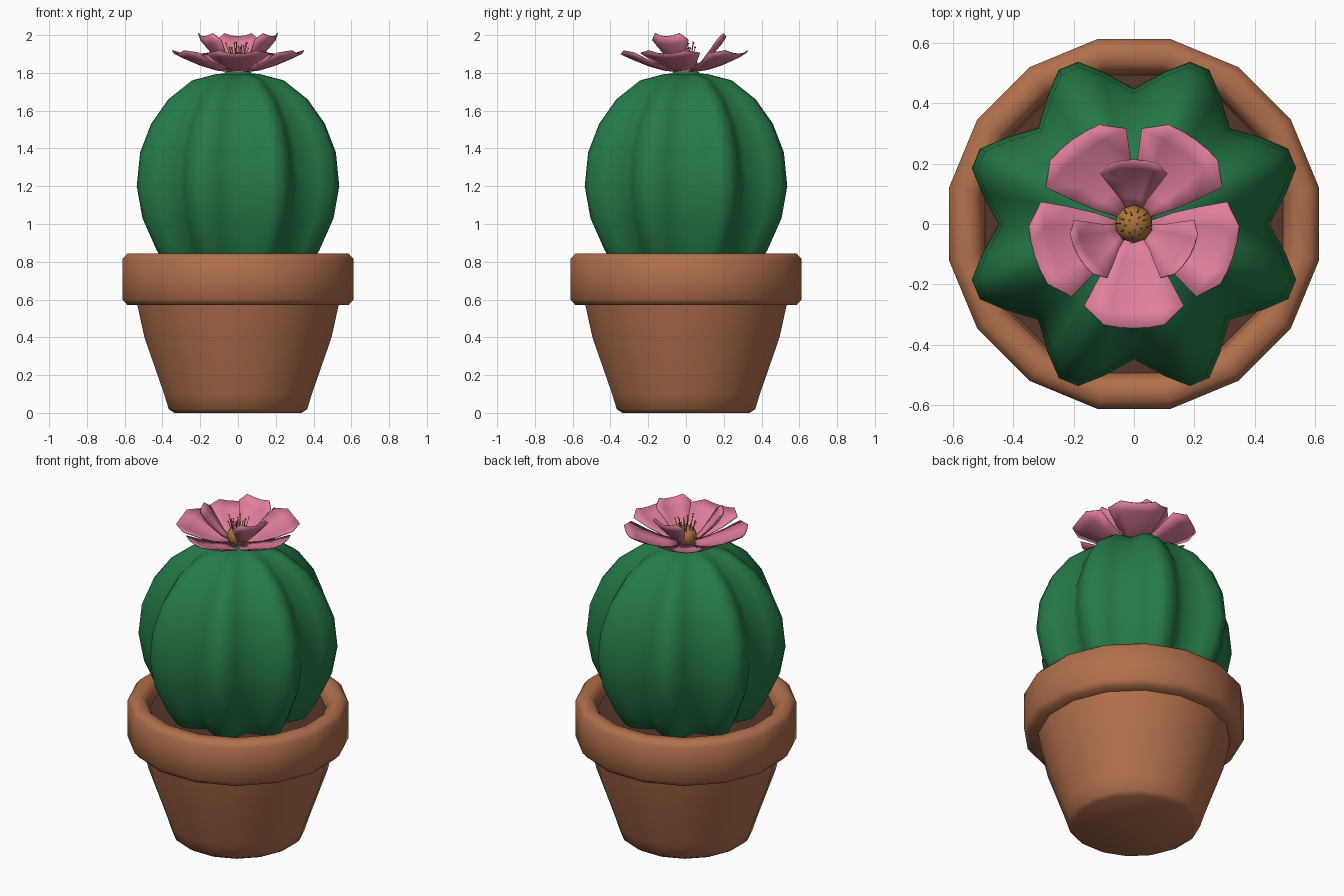
import bpy, bmesh, math, random
from mathutils import Vector, Matrix

random.seed(4)
cube = bpy.data.objects.get("Cube")
if cube:
    bpy.data.objects.remove(cube, do_unlink=True)


def material(name, rgb):
    m = bpy.data.materials.new(name)
    m.use_nodes = True
    color = (*rgb, 1)
    m.diffuse_color = color
    m.node_tree.nodes["Principled BSDF"].inputs["Base Color"].default_value = color
    return m


CLAY = material("terracotta", (0.44, 0.16, 0.072))
SOIL = material("soil_brown", (0.09, 0.036, 0.022))
GREEN = material("cactus_green", (0.019, 0.195, 0.065))
PINK = material("petal_pink", (0.74, 0.21, 0.33))
OCHRE = material("ochre", (0.42, 0.18, 0.045))
YELLOW = material("pollen_yellow", (0.50, 0.27, 0.03))


def finish(name, bm, mat, angle=60):
    """Turn a bmesh into a smooth shaded object."""
    bmesh.ops.recalc_face_normals(bm, faces=bm.faces)
    mesh = bpy.data.meshes.new(name)
    bm.to_mesh(mesh)
    bm.free()
    mesh.materials.append(mat)
    ob = bpy.data.objects.new(name, mesh)
    bpy.context.collection.objects.link(ob)
    bpy.ops.object.select_all(action='DESELECT')
    ob.select_set(True)
    bpy.context.view_layer.objects.active = ob
    bpy.ops.object.shade_smooth_by_angle(angle=math.radians(angle))
    return ob


def loft(name, section, rings, mat, angle=60):
    """Stack scaled copies of a (angle, radius) section and cap both ends."""
    bm = bmesh.new()
    rows = [[bm.verts.new((r * k * math.cos(a), r * k * math.sin(a), z))
             for a, k in section] for r, z in rings]
    n = len(section)
    for low, high in zip(rows, rows[1:]):
        for i in range(n):
            j = (i + 1) % n
            bm.faces.new((low[i], low[j], high[j], high[i]))
    bm.faces.new(rows[0])
    bm.faces.new(rows[-1])
    return finish(name, bm, mat, angle)


# Pot, rim and soil
SIDES = 16
circle = [((i + 0.5) * math.tau / SIDES, 1.01) for i in range(SIDES)]
loft("pot_body", circle, [(0.34, 0), (0.37, 0.02), (0.395, 0.1), (0.5, 0.4),
                          (0.54, 0.58)], CLAY)
loft("pot_rim", circle, [(0.5, 0.57), (0.59, 0.57), (0.617, 0.6), (0.617, 0.815),
                         (0.59, 0.845), (0.535, 0.845), (0.505, 0.81),
                         (0.495, 0.74)], CLAY)
loft("soil", circle, [(0.5, 0.73), (0.5, 0.76)], SOIL)

# Ribbed cactus body with eight rounded ribs
RIB = [(-22.5, 0.845), (-11, 0.97), (-3.5, 1.07), (3.5, 1.07), (11, 0.97)]
ribs = [(math.radians(22.5 + 45 * i + a), k) for i in range(8) for a, k in RIB]
loft("cactus_body", ribs, [(0.3, 0.72), (0.37, 0.77), (0.425, 0.86), (0.5, 1.03),
                           (0.53, 1.2), (0.512, 1.38), (0.455, 1.53),
                           (0.365, 1.66), (0.24, 1.76), (0.11, 1.795),
                           (0.03, 1.797)], GREEN, 80)


# Flower petals, built along +x from (reach, half width, height) rows
def petal(name, rows, cup, degrees):
    bm = bmesh.new()
    widest = max(w for _, w, _ in rows)
    steps = [-1, -0.5, 0, 0.5, 1]
    grid = [[bm.verts.new((r - 0.02 * v * v * w / widest, w * v,
                           z + cup * v * v * w / widest)) for v in steps]
            for r, w, z in rows]
    for low, high in zip(grid, grid[1:]):
        for i in range(len(steps) - 1):
            bm.faces.new((low[i], low[i + 1], high[i + 1], high[i]))
    bm.transform(Matrix.Rotation(math.radians(degrees), 4, 'Z'))
    ob = finish(name, bm, PINK)
    solid = ob.modifiers.new("thickness", 'SOLIDIFY')
    solid.thickness = 0.005
    solid.offset = 0


OUTER = [(0.04, 0.02, 1.805), (0.12, 0.075, 1.815), (0.2, 0.12, 1.838),
         (0.29, 0.165, 1.875), (0.345, 0.1, 1.9)]
INNER = [(0.04, 0.02, 1.82), (0.09, 0.045, 1.85), (0.14, 0.08, 1.9),
         (0.185, 0.11, 1.95), (0.212, 0.075, 1.993)]
for i in range(5):
    petal(f"outer_petal_{i + 1}", OUTER, 0.03, 270 + 72 * i)
for i in range(3):
    petal(f"inner_petal_{i + 1}", INNER, 0.025, 90 + 120 * i)

# Green flower base
loft("flower_base", circle, [(0.09, 1.785), (0.07, 1.803), (0.04, 1.815)], GREEN)

# Flower centre
bm = bmesh.new()
bmesh.ops.create_icosphere(bm, subdivisions=2, radius=0.063,
                           matrix=Matrix.Translation((0, 0, 1.848)))
finish("flower_centre", bm, OCHRE)

# Stamens: thin stalks with a pollen bead on top
stalks, beads = bmesh.new(), bmesh.new()
for i in range(18):
    a = i * 2.4
    spread = 0.065 * math.sqrt((i + 0.5) / 18)
    foot = Vector((0.6 * spread * math.cos(a), 0.6 * spread * math.sin(a), 1.87))
    tip = Vector((spread * math.cos(a), spread * math.sin(a),
                  random.uniform(1.925, 1.965)))
    line = tip - foot
    turn = line.to_track_quat('Z', 'Y').to_matrix().to_4x4()
    bmesh.ops.create_cone(stalks, segments=5, radius1=0.0025, radius2=0.0015,
                          depth=line.length, cap_ends=True,
                          matrix=Matrix.Translation((foot + tip) / 2) @ turn)
    bmesh.ops.create_icosphere(beads, subdivisions=1, radius=0.005,
                               matrix=Matrix.Translation(tip))
finish("stamen_stalks", stalks, OCHRE)
finish("stamen_beads", beads, YELLOW)
